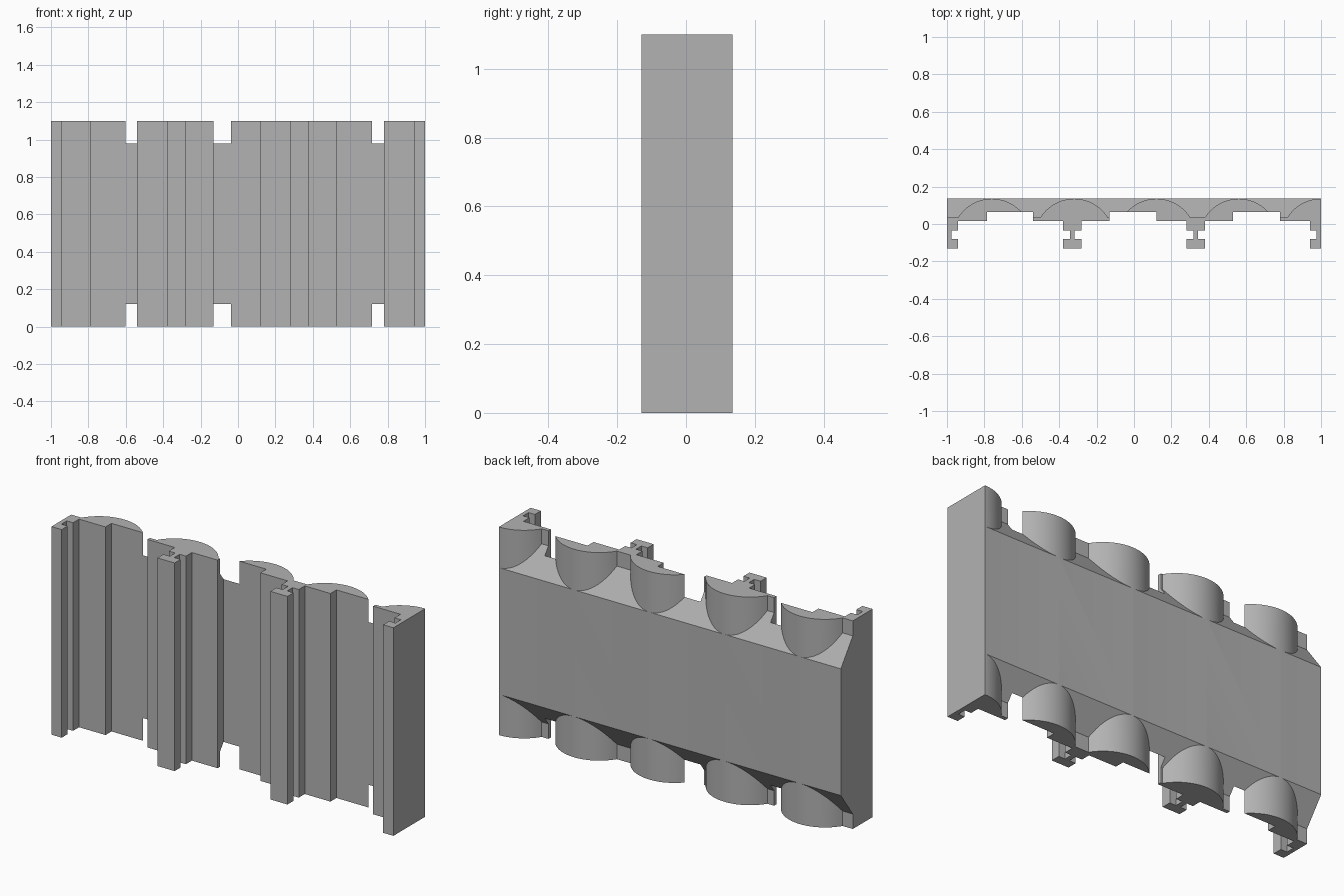
import bpy, bmesh, math

if "Cube" in bpy.data.objects:
    bpy.data.objects.remove(bpy.data.objects["Cube"], do_unlink=True)

HEIGHT, BACK, GROOVE, FRONT, LEDGE = 1.1, 0.135, 0.065, 0.015, 0.035
RADIUS = 0.212
HUMPS = [-0.76 + 0.44 * i for i in range(5)]

grey = bpy.data.materials.new("plain grey")
grey.use_nodes = True
grey.diffuse_color = (0.45, 0.45, 0.45, 1)
grey.node_tree.nodes["Principled BSDF"].inputs["Base Color"].default_value = grey.diffuse_color


def prism(name, outline, low, high):
    """Extrude an xy outline between two height functions of y."""
    bm = bmesh.new()
    bottom = [bm.verts.new((x, y, low(y))) for x, y in outline]
    top = [bm.verts.new((x, y, high(y))) for x, y in outline]
    bm.faces.new(bottom)
    bm.faces.new(top)
    for i in range(len(outline)):
        j = (i + 1) % len(outline)
        bm.faces.new((bottom[i], bottom[j], top[j], top[i]))
    bmesh.ops.recalc_face_normals(bm, faces=bm.faces)
    mesh = bpy.data.meshes.new(name)
    bm.to_mesh(mesh)
    bm.free()
    mesh.materials.append(grey)
    obj = bpy.data.objects.new(name, mesh)
    bpy.context.collection.objects.link(obj)
    return obj


# T-shaped rail, as half profiles around its centre
HALF_RAIL = [(0.05, -0.13), (0.05, -0.08), (0.013, -0.08),
             (0.013, -0.035), (0.05, -0.035), (0.05, FRONT)]


def rail_right(c):
    return [(c + x, y) for x, y in HALF_RAIL]


def rail_left(c):
    return [(c - x, y) for x, y in reversed(HALF_RAIL)]


def groove(a, b):
    return [(a, FRONT), (a, GROOVE), (b, GROOVE), (b, FRONT)]


# Panel section with front rails and grooves
section = ([(-1, -0.13)] + rail_right(-0.99) + groove(-0.785, -0.54)
           + rail_left(-0.33) + rail_right(-0.33) + groove(-0.13, 0.12)
           + rail_left(0.33) + rail_right(0.33) + groove(0.53, 0.78)
           + rail_left(0.99) + [(1, -0.13), (1, BACK), (-1, BACK)])
panel = prism("wall_panel", section, lambda y: 0, lambda y: HEIGHT)

# Outline of the space around the rounded humps at the back
peak = BACK + 0.0002
spread = math.acos((RADIUS - (peak - LEDGE)) / RADIUS)
STEPS = 24
around = [(-1.2, 0.2), (-1.2, LEDGE)]
for c in HUMPS:
    for i in range(STEPS + 1):
        a = spread * (2 * i / STEPS - 1)
        around.append((c + RADIUS * math.sin(a), peak - RADIUS + RADIUS * math.cos(a)))
around += [(1.3, LEDGE), (1.3, 0.2)]


# Sloped cuts at both ends leave the humps standing
def ramp(y):
    return 0.12 + (y - GROOVE) * 1.36


cutters = [prism("lower_cutter", around, lambda y: -0.2, ramp),
           prism("upper_cutter", around, lambda y: HEIGHT - ramp(y), lambda y: HEIGHT + 0.2)]
bpy.ops.object.select_all(action="DESELECT")
panel.select_set(True)
bpy.context.view_layer.objects.active = panel
for cutter in cutters:
    cutter.hide_render = True
    cut = panel.modifiers.new("end_cut", "BOOLEAN")
    cut.operation = "DIFFERENCE"
    cut.solver = "EXACT"
    cut.object = cutter
    bpy.ops.object.modifier_apply(modifier=cut.name)
    bpy.data.objects.remove(cutter, do_unlink=True)

bpy.ops.object.shade_smooth_by_angle(angle=math.radians(25))
